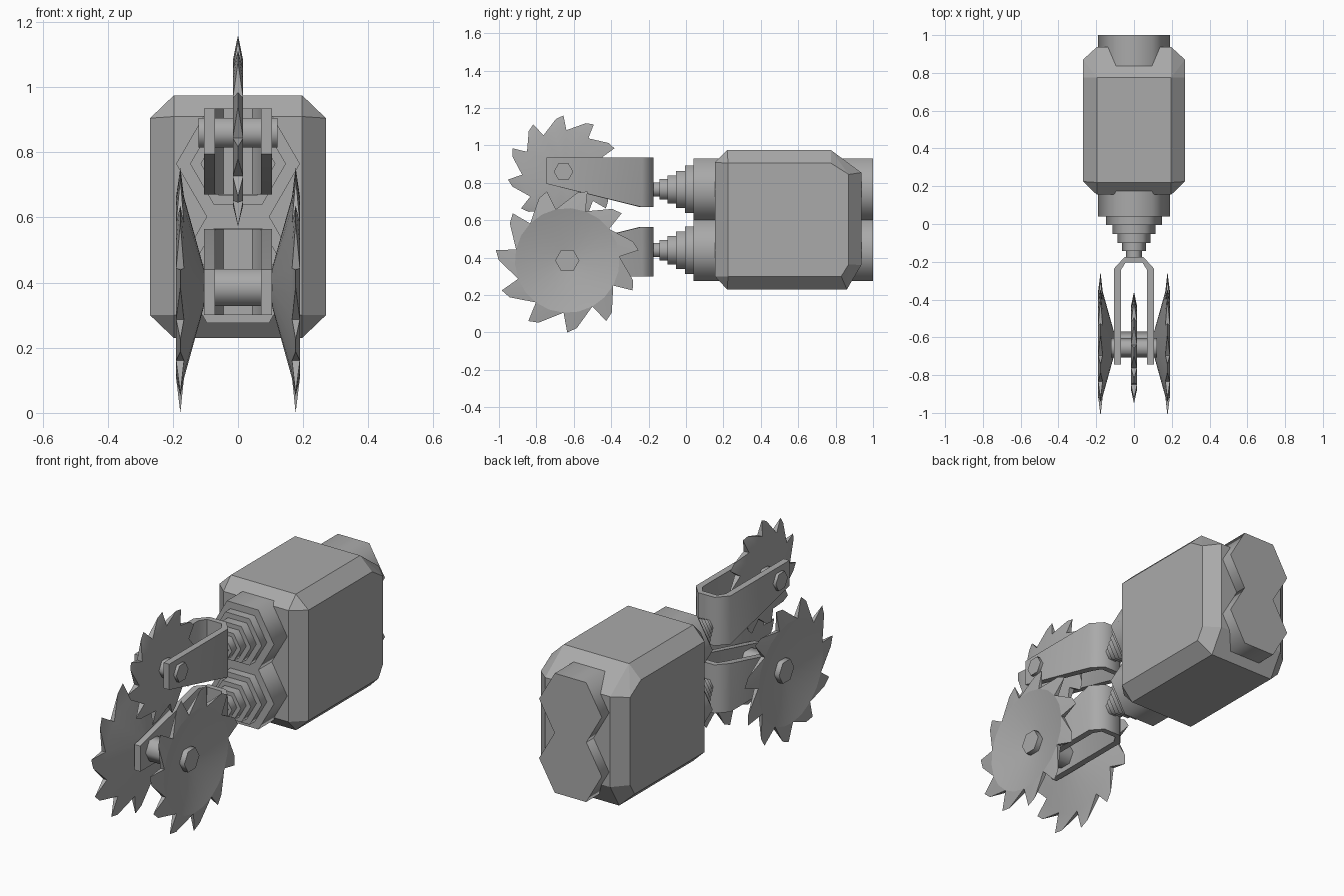
import bpy, bmesh, math

if "Cube" in bpy.data.objects:
    bpy.data.objects.remove(bpy.data.objects["Cube"])

steel = bpy.data.materials.new("grey_steel")
steel.diffuse_color = (0.4, 0.4, 0.4, 1)
steel.use_nodes = True
steel.node_tree.nodes["Principled BSDF"].inputs["Base Color"].default_value = steel.diffuse_color


def finish(name, bm, smooth=None):
    bmesh.ops.recalc_face_normals(bm, faces=bm.faces[:])
    me = bpy.data.meshes.new(name)
    bm.to_mesh(me)
    bm.free()
    ob = bpy.data.objects.new(name, me)
    bpy.context.collection.objects.link(ob)
    me.materials.append(steel)
    if smooth:
        bpy.ops.object.select_all(action='DESELECT')
        ob.select_set(True)
        bpy.context.view_layer.objects.active = ob
        bpy.ops.object.shade_smooth_by_angle(angle=math.radians(smooth))
    return ob


def hex_prism(name, axis, start, end, radius, a, b):
    """Hexagonal bar along x (centre y=a, z=b) or along y (centre x=a, z=b)."""
    bm = bmesh.new()
    rings = []
    for s in (start, end):
        ring = []
        for i in range(6):
            t = math.pi * i / 3
            u, z = a + radius * math.cos(t), b + radius * math.sin(t)
            ring.append(bm.verts.new((s, u, z) if axis == 'x' else (u, s, z)))
        rings.append(ring)
        bm.faces.new(ring)
    for i in range(6):
        j = (i + 1) % 6
        bm.faces.new((rings[0][i], rings[0][j], rings[1][j], rings[1][i]))
    return finish(name, bm, 65)


# Motor housing: octagonal side profile, with smaller flat side panels
profile = [(.22, .975), (.775, .975), (.937, .855), (.937, .36),
           (.86, .23), (.22, .23), (.155, .30), (.155, .91)]
panel = [(.225, .905), (.775, .905), (.87, .845), (.87, .365), (.83, .30), (.225, .30)]
bm = bmesh.new()
for s in (-1, 1):
    for y, z in profile:
        bm.verts.new((s * .197, y, z))
    for y, z in panel:
        bm.verts.new((s * .27, y, z))
bmesh.ops.convex_hull(bm, input=bm.verts[:])
bmesh.ops.dissolve_limit(bm, angle_limit=.02, verts=bm.verts[:], edges=bm.edges[:])
finish("housing", bm)

# Two stepped drive shafts running through the housing
STEPS = [(.04, .19), (-.005, .147), (-.053, .115), (-.1, .087), (-.143, .063), (-.18, .043)]
for label, zc in (("upper", .765), ("lower", .44)):
    back = 1.0
    for i, (front, r) in enumerate(STEPS):
        hex_prism(f"{label}_shaft_step_{i}", 'y', front, back, r, 0, zc)
        back = front


def bracket(name, flip):
    """U-shaped fork whose arms taper on one edge."""
    outer = [(.105, -.745), (.105, -.235), (.05, -.175)]
    inner = [(.07, -.745), (.07, -.245), (.045, -.205)]
    half = [[(x, y) for x, y in c] for c in (outer, inner)]
    paths = [c + [(-x, y) for x, y in reversed(c)] for c in half]
    bm = bmesh.new()
    grid = []
    for path in paths:
        for low in (False, True):
            row = []
            for x, y in path:
                z = .935
                if low:
                    z = .795 if y < -.7 else .67
                row.append(bm.verts.new((x, y, 1.235 - z if flip else z)))
            grid.append(row)
    ot, ol, it, il = grid
    for i in range(5):
        for p, q in ((ot, ol), (it, il), (ot, it), (ol, il)):
            bm.faces.new((p[i], p[i + 1], q[i + 1], q[i]))
    for i in (0, 5):
        bm.faces.new((ot[i], ol[i], il[i], it[i]))
    return finish(name, bm, 50)


bracket("upper_bracket", False)
bracket("lower_bracket", True)


def blade(name, yc, zc, R, root, hub, first, xs):
    """Saw disc; xs = x of hub inner/outer, rim inner/outer and tooth tips."""
    hub_i, hub_o, rim_i, rim_o, tip = xs
    n = 11
    step = 2 * math.pi / n
    bm = bmesh.new()

    def pt(x, r, t):
        return bm.verts.new((x, yc + r * math.cos(t), zc + r * math.sin(t)))

    sides = []
    for hx, rx in ((hub_i, rim_i), (hub_o, rim_o)):
        h, v = [], []
        for k in range(2 * n):
            t = first + step * k / 2 - math.radians(4)
            h.append(pt(hx, hub, t))
            v.append(pt(rx, root, t))
        bm.faces.new(h)
        sides.append((h, v))
    tips = [(pt(tip, R, first + step * k),
             pt(tip, R * .95, first + step * k + math.radians(8))) for k in range(n)]
    for h, v in sides:
        for k in range(2 * n):
            j = (k + 1) % (2 * n)
            bm.faces.new((h[k], h[j], v[j], v[k]))
        for k, (a, b) in enumerate(tips):
            v0, v1, v2 = v[2 * k], v[2 * k + 1], v[(2 * k + 2) % (2 * n)]
            bm.faces.new((v0, a, v1))
            bm.faces.new((a, b, v1))
            bm.faces.new((b, v2, v1))
    vi, vo = sides[0][1], sides[1][1]
    for k, (a, b) in enumerate(tips):
        e = (2 * k + 2) % (2 * n)
        bm.faces.new((vi[2 * k], vo[2 * k], a))
        bm.faces.new((vi[e], vo[e], b))
    return finish(name, bm, 20)


# Single upper blade and its axle
blade("upper_blade", -.655, .86, .30, .222, .05, math.pi / 2,
      (-.016, .016, -.016, .016, 0))
hex_prism("upper_axle", 'x', -.122, .122, .052, -.655, .86)

# Pair of dished lower blades on a shared axle
for side, s in (("left", -1), ("right", 1)):
    blade(side + "_lower_blade", -.635, .385, .385, .28, .06, -math.pi / 2,
          tuple(s * x for x in (.105, .135, .166, .19, .177)))
hex_prism("lower_axle", 'x', -.165, .165, .065, -.635, .385)
